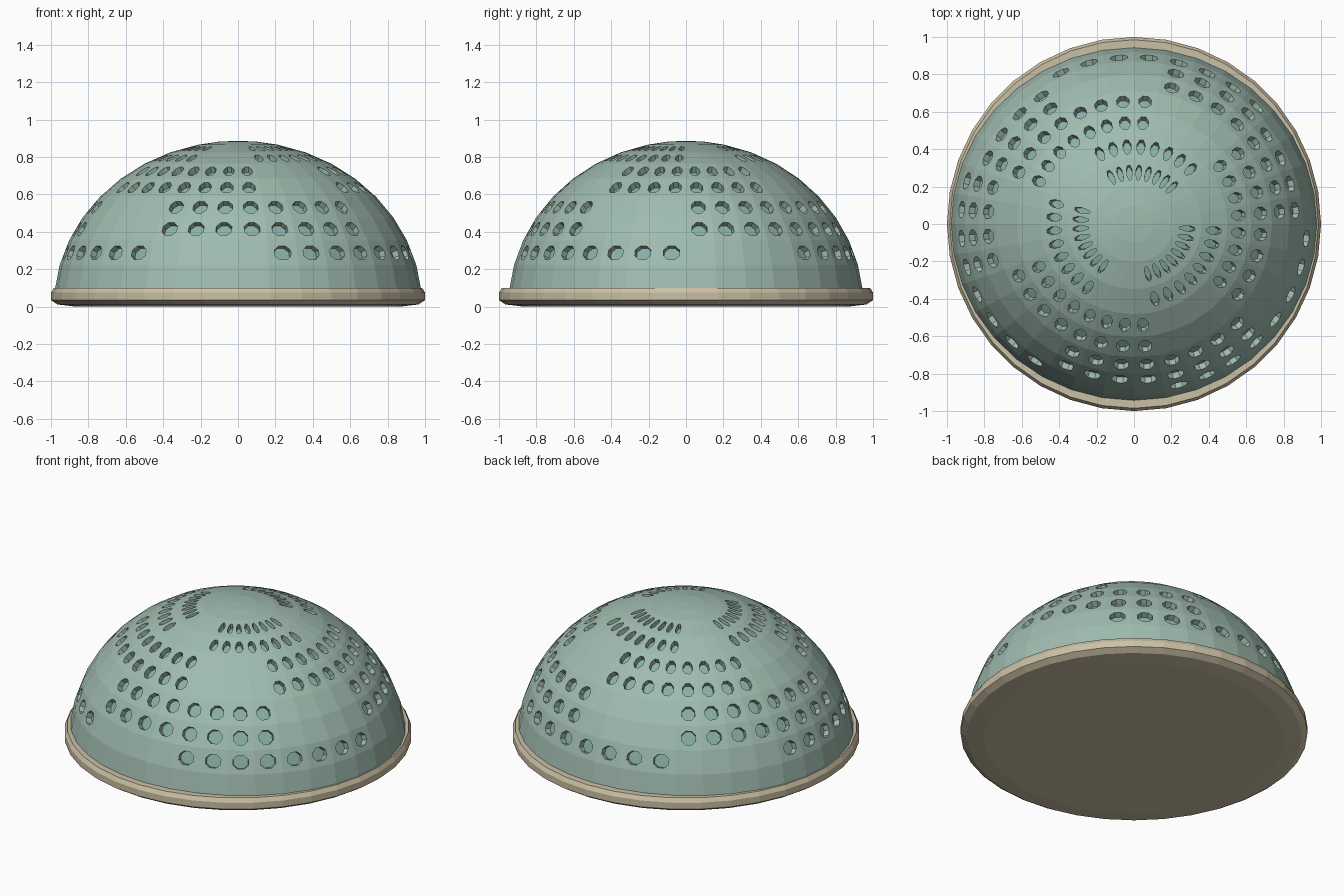
import bpy, bmesh, math
from mathutils import Vector

if "Cube" in bpy.data.objects:
    bpy.data.objects.remove(bpy.data.objects["Cube"])

SEG = 36
RX, RY, RZ = 0.985, 0.95, 0.887


def material(name, rgb):
    m = bpy.data.materials.new(name)
    m.diffuse_color = (*rgb, 1)
    m.use_nodes = True
    m.node_tree.nodes["Principled BSDF"].inputs["Base Color"].default_value = m.diffuse_color
    return m


def finish(bm, name, mats):
    bmesh.ops.recalc_face_normals(bm, faces=bm.faces[:])
    me = bpy.data.meshes.new(name)
    bm.to_mesh(me)
    bm.free()
    ob = bpy.data.objects.new(name, me)
    for m in mats:
        me.materials.append(m)
    bpy.context.collection.objects.link(ob)
    return ob


green = material("dome_green", (0.35, 0.50, 0.43))
teal = material("pit_teal", (0.25, 0.43, 0.39))
sand = material("rim_sand", (0.60, 0.53, 0.38))

# Dome: latitude bands with octagonal pits in groups of eight
lats = [3.0] + [5.5 + 9 * k for k in range(9)] + [84.0]
bm = bmesh.new()
grid = []
for lat in lats:
    t = math.radians(lat)
    grid.append([bm.verts.new((RX * math.cos(t) * math.cos(math.tau * j / SEG),
                               RY * math.cos(t) * math.sin(math.tau * j / SEG),
                               RZ * math.sin(t))) for j in range(SEG)])


def pit_cell(c):
    """Quad cell with a sunken octagon in the middle."""
    p = [v.co for v in c]
    top, low = [], []
    for k in range(8):
        a = math.radians(-112.5 + 45 * k)
        u, w = 0.5 + 0.30 * math.cos(a), 0.5 + 0.30 * math.sin(a)
        q = p[0].lerp(p[1], u).lerp(p[3].lerp(p[2], u), w)
        n = Vector((q.x / RX ** 2, q.y / RY ** 2, q.z / RZ ** 2)).normalized()
        top.append(bm.verts.new(q))
        low.append(bm.verts.new(q - n * 0.035))
    for s in range(4):
        a, b, d = top[2 * s], top[2 * s + 1], top[(2 * s + 2) % 8]
        bm.faces.new((c[s], c[(s + 1) % 4], b, a))
        bm.faces.new((c[(s + 1) % 4], d, b))
    for k in range(8):
        n = (k + 1) % 8
        bm.faces.new((top[k], top[n], low[n], low[k]))
    bm.faces.new(low).material_index = 1


# first column of each pit group, from the lowest row up
starts = {2: 4, 3: 0, 4: 0, 5: 8, 6: 8, 7: 4, 8: 4}
for i in range(len(lats) - 1):
    for j in range(SEG):
        n = (j + 1) % SEG
        cell = (grid[i][j], grid[i][n], grid[i + 1][n], grid[i + 1][j])
        if i in starts and (j - starts[i]) % 12 < 8:
            pit_cell(cell)
        else:
            bm.faces.new(cell)
pole = bm.verts.new((0, 0, RZ))
for j in range(SEG):
    bm.faces.new((grid[-1][j], grid[-1][(j + 1) % SEG], pole))
finish(bm, "dome", [green, teal])

# Base: bevelled disc with a raised rim
bm = bmesh.new()
profile = [(0.865, 0.0), (0.965, 0.012), (1.0, 0.035), (1.0, 0.075), (0.985, 0.10), (0.92, 0.10)]
rings = [[bm.verts.new((r * math.cos(math.tau * j / SEG), r * math.sin(math.tau * j / SEG), z))
          for j in range(SEG)] for r, z in profile]
for a, b in zip(rings, rings[1:]):
    for j in range(SEG):
        n = (j + 1) % SEG
        bm.faces.new((a[j], a[n], b[n], b[j]))
bm.faces.new(rings[0])
bm.faces.new(rings[-1])
finish(bm, "base_rim", [sand])
